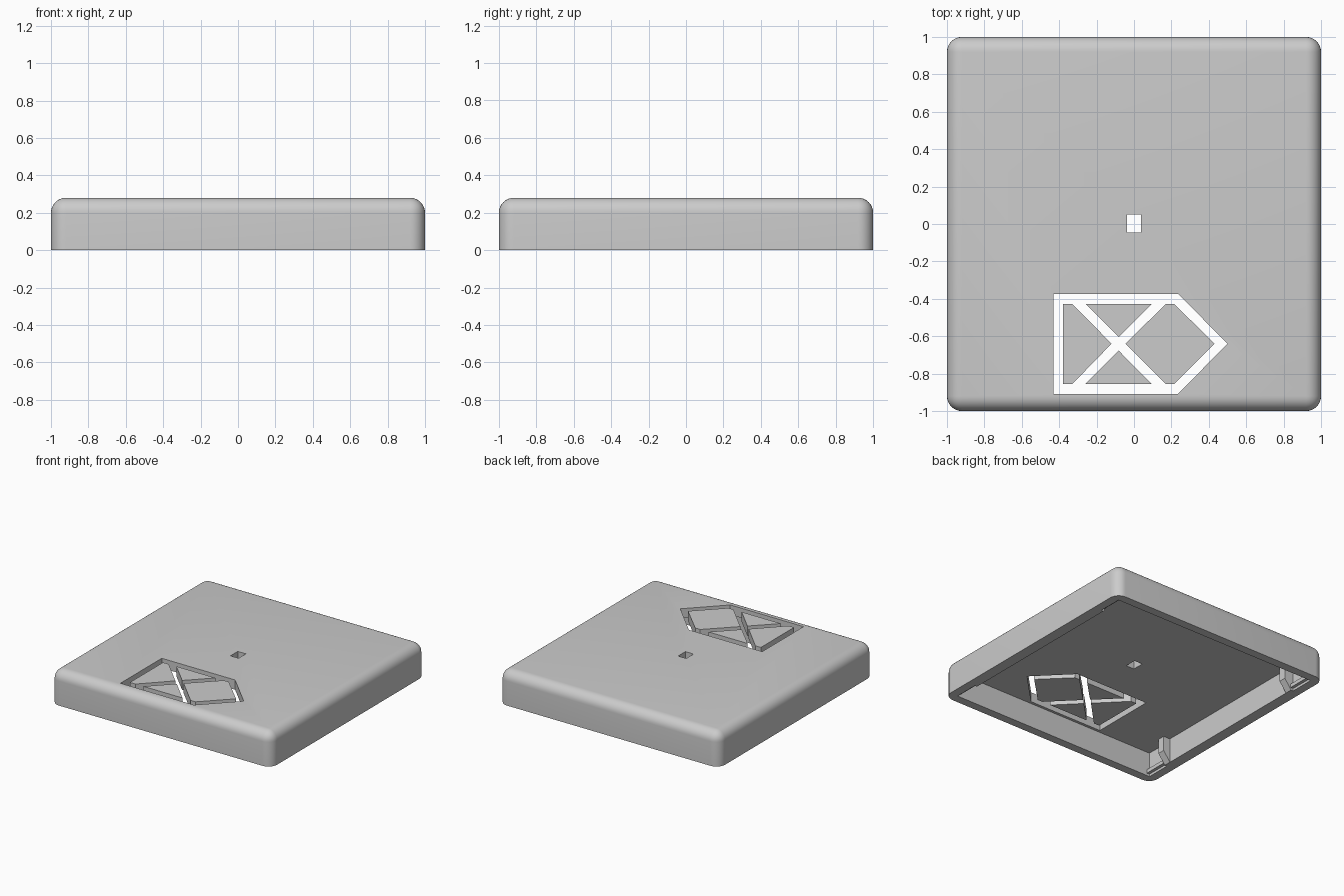
import bpy
import bmesh
from mathutils import Vector

if "Cube" in bpy.data.objects:
    bpy.data.objects.remove(bpy.data.objects["Cube"], do_unlink=True)

HEIGHT, CEILING, INNER, RADIUS = 0.28, 0.2, 0.93, 0.08

grey = bpy.data.materials.new("plain grey")
grey.use_nodes = True
grey.diffuse_color = (0.6, 0.6, 0.6, 1)
grey.node_tree.nodes["Principled BSDF"].inputs["Base Color"].default_value = grey.diffuse_color


def add_object(name, bm):
    bmesh.ops.recalc_face_normals(bm, faces=bm.faces[:])
    mesh = bpy.data.meshes.new(name)
    bm.to_mesh(mesh)
    bm.free()
    mesh.materials.append(grey)
    obj = bpy.data.objects.new(name, mesh)
    bpy.context.collection.objects.link(obj)
    return obj


def prism(name, outline, start, end, along="z"):
    """Extrude an xy outline along z, or an xz outline along y."""
    bm = bmesh.new()
    place = (lambda a, b: (a, b, start)) if along == "z" else (lambda a, b: (a, start, b))
    face = bm.faces.new([bm.verts.new(place(a, b)) for a, b in outline])
    shift = Vector((0, 0, end - start)) if along == "z" else Vector((0, end - start, 0))
    grown = bmesh.ops.extrude_face_region(bm, geom=[face], use_keep_orig=True)
    moved = [g for g in grown["geom"] if isinstance(g, bmesh.types.BMVert)]
    bmesh.ops.translate(bm, verts=moved, vec=shift)
    return add_object(name, bm)


def rectangle(x0, x1, y0, y1):
    return [(x0, y0), (x1, y0), (x1, y1), (x0, y1)]


# Rounded outer shell with a sharp bottom edge
bm = bmesh.new()
bmesh.ops.create_cube(bm, size=2)
for v in bm.verts:
    v.co.z = HEIGHT if v.co.z > 0 else 0
edges = [e for e in bm.edges if max(v.co.z for v in e.verts) > 0]
bmesh.ops.bevel(bm, geom=edges, offset=RADIUS, segments=8, profile=0.5, affect='EDGES')
cover = add_object("cover", bm)

# Cavity, centre hole and arrow-shaped opening
MID = -0.64
arrow = [(-0.43, -0.373), (0.235, -0.373), (0.5, MID), (0.235, -0.908), (-0.43, -0.908)]
cutters = [
    prism("cavity_cutter", rectangle(-INNER, INNER, -INNER, INNER), -0.1, CEILING),
    prism("hole_cutter", rectangle(-0.037, 0.037, -0.045, 0.05), 0.1, 0.4),
    prism("arrow_cutter", arrow, 0.1, 0.4),
]
for cutter in cutters:
    cutter.hide_render = True
    mod = cover.modifiers.new(cutter.name, 'BOOLEAN')
    mod.operation, mod.solver, mod.object = 'DIFFERENCE', 'EXACT', cutter
bpy.context.view_layer.update()
graph = bpy.context.evaluated_depsgraph_get()
cut_mesh = bpy.data.meshes.new_from_object(cover.evaluated_get(graph))
cover.modifiers.clear()
cover.data = cut_mesh
for cutter in cutters:
    bpy.data.objects.remove(cutter, do_unlink=True)

# Panels left standing between the slots
TOP, LOW = -0.427, -0.856
panels = {
    "arrow_tail_panel": [(-0.38, TOP), (-0.33, TOP), (-0.12, MID), (-0.33, LOW), (-0.38, LOW)],
    "arrow_back_panel": [(-0.26, TOP), (0.095, TOP), (-0.082, -0.605)],
    "arrow_front_panel": [(-0.26, LOW), (0.095, LOW), (-0.082, -0.677)],
    "arrow_tip_panel": [(0.17, TOP), (0.215, TOP), (0.43, MID), (0.215, LOW),
                        (0.17, LOW), (-0.045, MID)],
}
for name, outline in panels.items():
    prism(name, outline, CEILING, HEIGHT)

# Inner lining, chamfered clips and corner ledges on both side walls
for side, sx in (("left", 1), ("right", -1)):
    wall = sx * (INNER + 0.01)
    prism(side + "_lining", rectangle(wall, sx * 0.91, -0.7, 0.7), 0, CEILING + 0.01)
    for end, sy in (("back", 1), ("front", -1)):
        clip = [(wall, 0), (sx * 0.91, 0), (sx * 0.85, 0.08),
                (sx * 0.85, CEILING + 0.01), (wall, CEILING + 0.01)]
        prism(f"{side}_{end}_clip", clip, sy * 0.67, sy * 0.73, along="y")
        ledge = rectangle(wall, sx * 0.905, 0.02, 0.05)
        prism(f"{side}_{end}_ledge", ledge, sy * 0.72, sy * (INNER + 0.01), along="y")

# Smooth rounding with sharp corners kept
bpy.ops.object.select_all(action='DESELECT')
cover.select_set(True)
bpy.context.view_layer.objects.active = cover
bpy.ops.object.shade_smooth_by_angle(angle=0.5)
